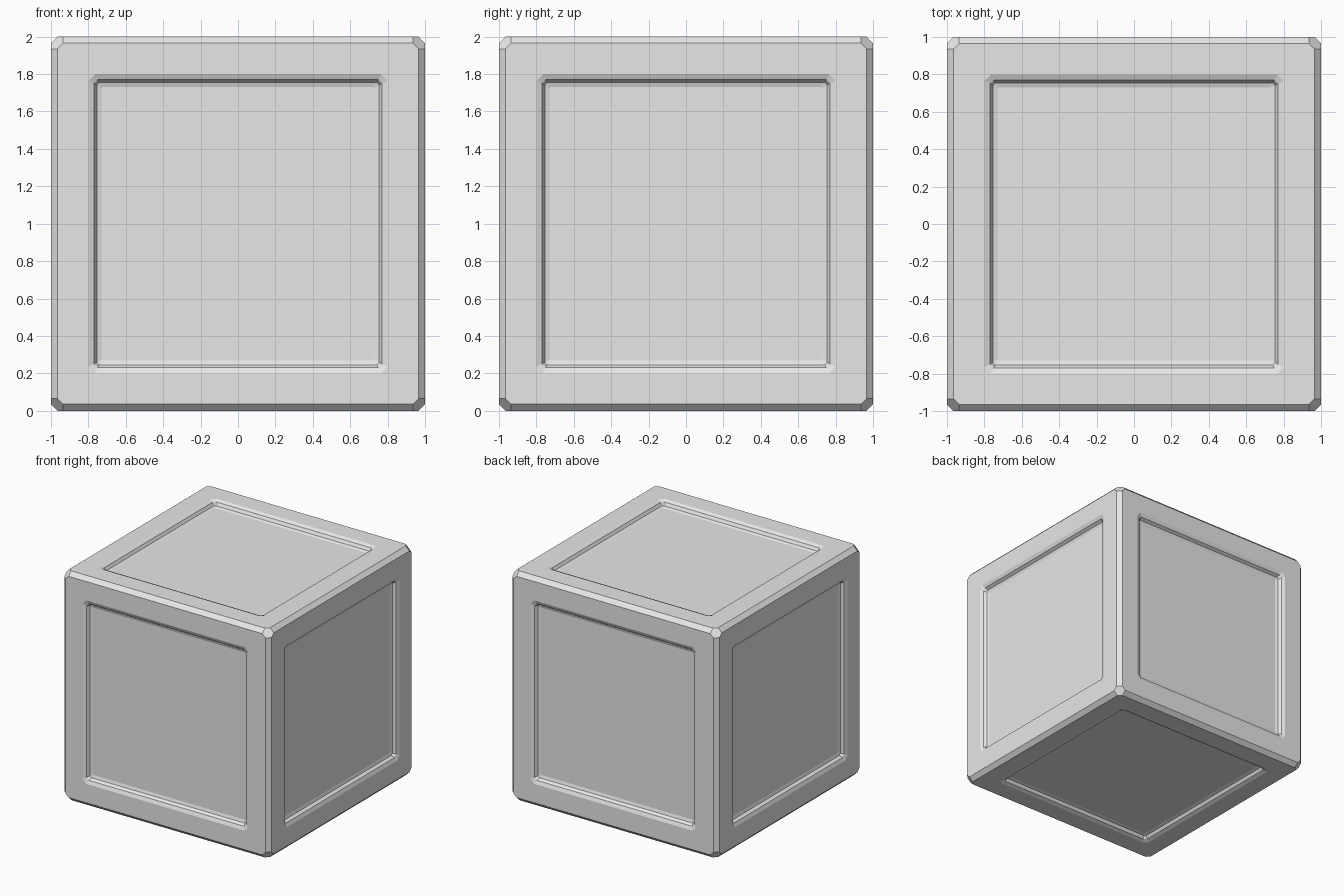
import bpy
import bmesh
from itertools import permutations, product
from mathutils import Vector

cube = bpy.data.objects.get("Cube")
if cube:
    bpy.data.objects.remove(cube, do_unlink=True)

grey = bpy.data.materials.new("plain_grey")
grey.use_nodes = True
grey.diffuse_color = (0.8, 0.8, 0.8, 1)
grey.node_tree.nodes["Principled BSDF"].inputs["Base Color"].default_value = (0.8, 0.8, 0.8, 1)

# Chamfered block: every edge cut at 45 degrees, every corner a small hexagon
bm = bmesh.new()
for p in permutations((1, 0.965, 0.935)):
    for s in product((-1, 1), repeat=3):
        bm.verts.new([a * b for a, b in zip(p, s)])
bmesh.ops.convex_hull(bm, input=bm.verts)
bmesh.ops.dissolve_limit(bm, angle_limit=0.02, verts=bm.verts, edges=bm.edges)
bm.normal_update()

# Recessed panel steps: half size, corner cut, depth
STEPS = [(0.8, 0.035, 0), (0.77, 0.02, 0.013), (0.755, 0.014, 0.038), (0.73, 0.008, 0.046)]


def ring_point(co, axis, half, cut, depth):
    """Move a corner point of a side onto a smaller, deeper ring."""
    def place(i):
        size = abs(co[i])
        if i == axis:
            size = 1 - depth
        else:
            size = half if size > 0.95 else half - cut
        return size if co[i] > 0 else -size
    return Vector([place(i) for i in range(3)])


# Sink a panel into each of the six sides
for side in [f for f in bm.faces if f.calc_area() > 1]:
    axis = max(range(3), key=lambda i: abs(side.normal[i]))
    corners = list(side.verts)
    outer = corners
    for step in STEPS:
        inner = [bm.verts.new(ring_point(v.co, axis, *step)) for v in corners]
        for i in range(len(outer)):
            bm.faces.new((outer[i - 1], outer[i], inner[i], inner[i - 1]))
        outer = inner
    bm.faces.new(outer)
    bm.faces.remove(side)

bmesh.ops.recalc_face_normals(bm, faces=bm.faces)
mesh = bpy.data.meshes.new("panelled_crate")
bm.to_mesh(mesh)
bm.free()
mesh.materials.append(grey)
crate = bpy.data.objects.new("panelled_crate", mesh)
crate.location.z = 1
bpy.context.collection.objects.link(crate)
